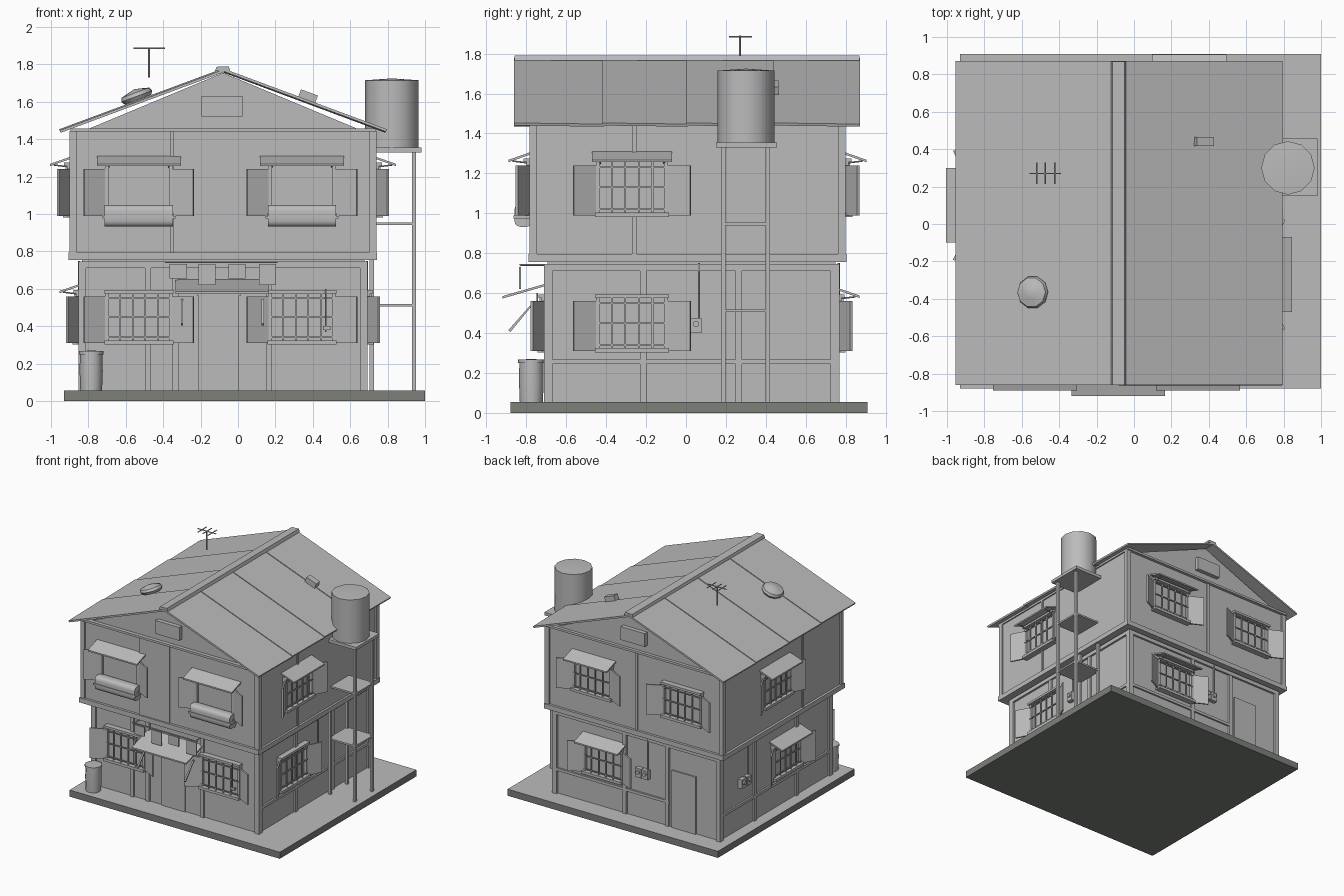
import bpy, bmesh, math
from mathutils import Matrix, Vector

if "Cube" in bpy.data.objects:
    bpy.data.objects.remove(bpy.data.objects["Cube"])


def material(name, rgb):
    m = bpy.data.materials.new(name)
    m.diffuse_color = (*rgb, 1)
    m.use_nodes = True
    m.node_tree.nodes["Principled BSDF"].inputs["Base Color"].default_value = m.diffuse_color
    return m


grey = material("plain_grey", (0.5, 0.5, 0.5))
dark = material("dark_slab_grey", (0.2, 0.215, 0.195))
I = Matrix.Identity(4)


def T(x, y, z):
    return Matrix.Translation((x, y, z))


def R(deg, axis):
    return Matrix.Rotation(math.radians(deg), 4, axis)


def finish(name, bm, M=I, smooth=False):
    bmesh.ops.recalc_face_normals(bm, faces=bm.faces)
    me = bpy.data.meshes.new(name)
    bm.to_mesh(me)
    bm.free()
    me.transform(M)
    me.materials.append(grey)
    ob = bpy.data.objects.new(name, me)
    bpy.context.collection.objects.link(ob)
    if smooth:
        bpy.ops.object.select_all(action='DESELECT')
        ob.select_set(True)
        bpy.context.view_layer.objects.active = ob
        bpy.ops.object.shade_smooth_by_angle(angle=math.radians(40))
    return ob


def box(name, x0, x1, y0, y1, z0, z1, M=I):
    bm = bmesh.new()
    S = Matrix.Diagonal((x1 - x0, y1 - y0, z1 - z0, 1))
    bmesh.ops.create_cube(bm, size=1, matrix=T((x0 + x1) / 2, (y0 + y1) / 2, (z0 + z1) / 2) @ S)
    return finish(name, bm, M)


def prism(name, pts, y0, y1, M=I):
    """Extrude an (x, z) outline along y."""
    bm = bmesh.new()
    f = bm.faces.new([bm.verts.new((x, y0, z)) for x, z in pts])
    g = bmesh.ops.extrude_face_region(bm, geom=[f])['geom']
    bmesh.ops.translate(bm, vec=(0, y1 - y0, 0), verts=[v for v in g if isinstance(v, bmesh.types.BMVert)])
    return finish(name, bm, M)


def lathe(name, profile, n=12, M=I):
    """Spin an (r, z) profile around z."""
    bm = bmesh.new()
    vs = [bm.verts.new((r, 0, z)) for r, z in profile]
    es = [bm.edges.new(p) for p in zip(vs, vs[1:])]
    bmesh.ops.spin(bm, geom=vs + es, cent=(0, 0, 0), axis=(0, 0, 1), angle=2 * math.pi, steps=n)
    bmesh.ops.remove_doubles(bm, verts=bm.verts, dist=1e-4)
    return finish(name, bm, M, True)


def rod(name, a, b, r, M=I):
    a, b = Vector(a), Vector(b)
    d = b - a
    q = d.to_track_quat('Z', 'Y').to_matrix().to_4x4()
    return lathe(name, [(0, 0), (r, 0), (r, d.length), (0, d.length)], 8, M @ Matrix.Translation(a) @ q)


# Wall frames: local x runs along the wall, local -y points outward
LOW = {'front': T(0, -.695, 0), 'right': T(.675, 0, 0) @ R(90, 'Z'),
       'back': T(0, .75, 0) @ R(180, 'Z'), 'left': T(-.835, 0, 0) @ R(-90, 'Z')}
UP = {'front': T(0, -.77, 0), 'right': T(.725, 0, 0) @ R(90, 'Z'),
      'back': T(0, .785, 0) @ R(180, 'Z'), 'left': T(-.885, 0, 0) @ R(-90, 'Z')}


def window(wall, u, z0, awning=True, planter=False):
    M = wall @ T(u, 0, z0)
    w, h = .17, .26
    box("window_pane", -w, w, -.008, .01, 0, h, M)
    for s in (-1, 1):
        box("window_jamb", s * w - .01, s * w + .01, -.03, .01, 0, h, M)
        # shutters swing open away from the wall
        turn = R(-27, 'Z') if s > 0 else R(207, 'Z') @ T(0, .012, 0)
        box("shutter", 0, .138, -.012, 0, -.01, .24, M @ T(s * (w + .003), -.01, 0) @ turn)
    box("window_sill", -w - .015, w + .015, -.05, .01, -.018, .004, M)
    box("window_head", -w - .015, w + .015, -.045, .01, h - .004, h + .014, M)
    if planter:
        # rounded box below the window
        bm = bmesh.new()
        bmesh.ops.create_cube(bm, size=1, matrix=T(0, -.045, -.01) @ Matrix.Diagonal((.365, .09, .115, 1)))
        bmesh.ops.bevel(bm, geom=[e for e in bm.edges if abs(e.verts[0].co.x - e.verts[1].co.x) > .1],
                        offset=.03, segments=3, profile=.5, affect='EDGES')
        finish("planter", bm, M, True)
        box("planter_lip", -.195, .195, -.095, 0, -.025, -.01, M)
    else:
        for i in range(1, 5):
            x = -w + i * 2 * w / 5
            box("grille_bar", x - .004, x + .004, -.038, -.03, 0, h, M)
        for z in (.02, .13, .23):
            box("grille_rail", -w, w, -.036, -.028, z - .004, z + .004, M)
    if awning:
        a = .225 if planter else .2
        prism("window_awning", [(0, .31), (.12, .268), (.12, .256), (0, .298)], -a, a, M @ R(-90, 'Z'))
        for s in (-1, 1):
            rod("awning_strut", (s * .16, 0, .25), (s * .16, -.10, .262), .004, M)


# Ground slab: dark sides and underside, plain top
slab = box("ground_slab", -.93, 1.0, -.88, .91, 0, .055)
slab.data.materials.append(dark)
for p in slab.data.polygons:
    p.material_index = 0 if p.normal.z > .5 else 1

# House volumes
box("lower_walls", -.835, .675, -.695, .75, .05, .76)
box("upper_walls", -.885, .725, -.77, .785, .76, 1.45)
box("floor_band", -.905, .742, -.79, .805, .755, .795)
box("lower_beam", -.852, .692, -.712, .767, .712, .745)
box("eave_ledge", -.895, .735, -.80, .81, 1.44, 1.458)

# Corner posts
for x in (-.832, .672):
    for y in (-.69, .747):
        box("lower_corner_post", x - .02, x + .02, y - .022, y + .022, .055, .74)
for x in (-.88, .72):
    for y in (-.765, .78):
        box("upper_corner_post", x - .02, x + .02, y - .018, y + .018, .78, 1.445)

# Battens and rails on the walls
for side, us in {'front': (-.48, -.335, .165), 'right': (-.215, .265), 'back': (-.03, .36), 'left': (-.3, .25)}.items():
    for u in us:
        box("lower_batten", u - .016, u + .016, -.014, .01, .055, .72, LOW[side])
for side, us in {'front': (-.352,), 'right': (-.26,), 'back': (.1,), 'left': (.26,)}.items():
    for u in us:
        box("upper_batten", u - .011, u + .011, -.01, .01, .79, 1.44, UP[side])
box("wall_rail", -.69, .745, -.014, .01, .245, .268, LOW['right'])
box("wall_rail", -.745, .69, -.014, .01, .245, .268, LOW['left'])
box("wall_rail", -.67, .38, -.014, .01, .245, .268, LOW['back'])
box("upper_wall_sheet", -.34, -.083, -.008, .01, .795, 1.43, UP['front'])

# Doors
box("front_door", -.21, .005, -.01, .01, .055, .565, LOW['front'])
box("front_door_head", -.22, .015, -.014, .01, .565, .58, LOW['front'])
box("back_door", .40, .62, -.012, .01, .055, .53, LOW['back'])

# Windows
for u in (-.53, .342):
    window(UP['front'], u, 1.0, planter=True)
    window(LOW['front'], u, .32, awning=False)
window(UP['right'], -.27, 1.0)
window(LOW['right'], -.27, .32, awning=False)
window(UP['back'], -.295, 1.0)
window(UP['back'], .53, 1.0, awning=False)
window(LOW['back'], -.22, .32)
window(UP['left'], -.1, 1.0)
window(LOW['left'], .1, .32)

# Meter boxes with conduits
for side, us in {'right': (.05,), 'back': (.11, .17), 'left': (-.48, -.41)}.items():
    for u in us:
        box("meter_box", u - .028, u + .028, -.035, .01, .40, .475, LOW[side])
        lathe("meter_dial", [(0, .012), (.016, .012), (.016, 0)], 10, LOW[side] @ T(u, -.035, .445) @ R(90, 'X'))
    rod("meter_conduit", (us[-1] + .015, -.015, .475), (us[-1] + .015, -.015, .75), .006, LOW[side])
rod("front_pipe", (.47, -.05, .37), (.47, -.05, .60), .004, LOW['front'])
box("pipe_valve", .455, .495, -.06, -.04, .38, .40, LOW['front'])

# Porch awning, braces and hanging boards
prism("porch_awning", [(0, .65), (.225, .585), (.225, .573), (0, .638)], -.25, .25, T(-.083, -.695, 0) @ R(-90, 'Z'))
for x in (-.30, .132):
    prism("porch_brace", [(.07, .545), (.08, .545), (.195, .415), (.185, .405)], -.006, .006,
          T(x, -.695, 0) @ R(-90, 'Z'))
rod("board_rail", (-.39, -.83, .742), (.21, -.83, .742), .005)
for x in (-.37, .19):
    rod("board_rail_arm", (x, -.83, .742), (x, -.69, .742), .005)
for i, z in enumerate((.655, .62, .655, .62)):
    x = (-.32, -.165, -.005, .158)[i]
    box("hanging_board", x - .046, x + .046, -.836, -.826, z, .732)

# Gables with vent boxes
for y, s in ((-.77, -1), (.785, 1)):
    prism("gable", [(-.80, 1.455), (.64, 1.455), (-.08, 1.755)], y, y - s * .02)
    box("gable_vent", -.195, .025, min(y, y + s * .035), max(y, y + s * .035), 1.52, 1.63)

# Roof sheets, each slightly twisted so its front edge laps the next
SL = math.degrees(math.atan2(.325, .875))
cuts = (-.858, -.415, .005, .44, .868)
for turn in (0, 180):
    for a, b in zip(cuts, cuts[1:]):
        y0, y1 = (a, b) if turn == 0 else (-b, -a)
        c = (y0 + y1) / 2
        M = T(-.08, 0, 1.775) @ R(turn, 'Z') @ R(SL, 'Y') @ T(0, c, 0) @ R(-.8, 'X')
        box("roof_sheet", 0, .933, y0 - c - .004, y1 - c + .004, -.014, 0, M)
prism("ridge_cap", [(-.122, 1.765), (-.115, 1.787), (-.05, 1.79), (-.042, 1.765)], -.86, .87)

# Roof fittings
lathe("roof_vent", [(0, -.01), (.075, -.01), (.088, .01), (.08, .03), (.035, .042), (0, .05)], 10,
      T(-.538, -.365, 1.62) @ R(-SL, 'Y'))
box("roof_box", -.048, .048, -.024, .024, -.01, .035, T(.37, .44, 1.617) @ R(SL, 'Y'))
rod("antenna_mast", (-.475, .27, 1.73), (-.475, .27, 1.89), .005)
rod("antenna_boom", (-.56, .27, 1.885), (-.39, .27, 1.885), .004)
for x in (-.52, -.475, -.425):
    rod("antenna_element", (x, .215, 1.885), (x, .33, 1.885), .004)

# Water tower
for x in (.715, .942):
    for y in (.187, .41):
        box("tower_leg", x - .011, x + .011, y - .011, y + .011, .05, 1.335)
for z in (.505, .94):
    box("tower_shelf", .705, .952, .18, .42, z, z + .014)
box("tower_platform", .66, .98, .15, .457, 1.33, 1.355)
lathe("water_tank", [(0, 1.355), (.143, 1.355), (.143, 1.715), (0, 1.725)], 12, T(.823, .30, 0))

# Barrel beside the wall
lathe("barrel", [(0, .055), (.058, .055), (.062, .16), (.06, .25), (.066, .25), (.066, .267), (0, .27)], 12,
      T(-.785, -.775, 0))
